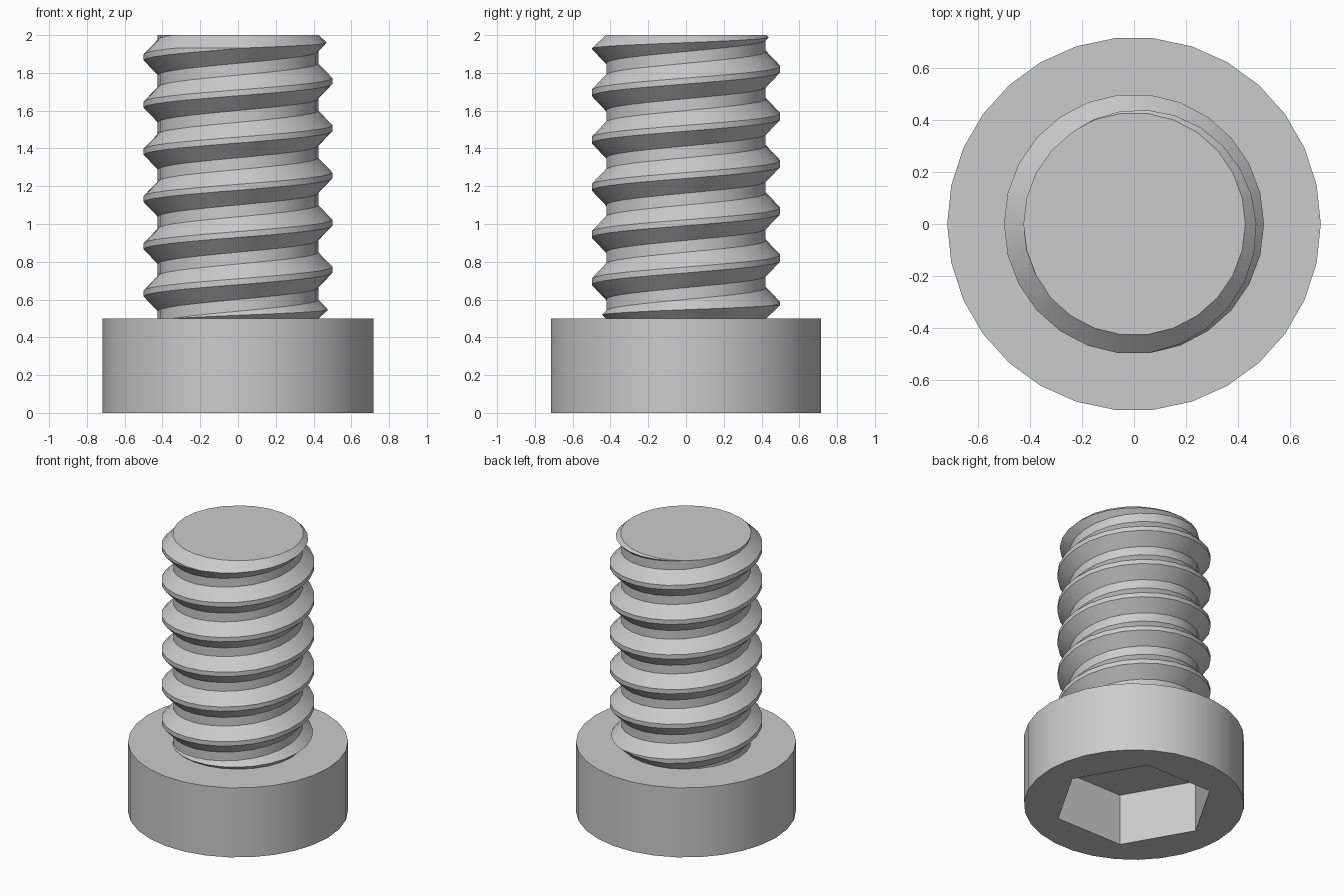
import bpy, bmesh
from math import cos, sin, pi, radians

if "Cube" in bpy.data.objects:
    bpy.data.objects.remove(bpy.data.objects["Cube"], do_unlink=True)

HEAD_R, HEAD_H = 0.718, 0.5
SOCKET_R, SOCKET_DEPTH = 0.525, 0.37
ROOT_R, CREST_R, PITCH, TOP = 0.425, 0.5, 0.25, 2.0
SIDES = 26                      # facets per thread turn

steel = bpy.data.materials.new("grey_steel")
steel.use_nodes = True
grey = (0.6, 0.6, 0.6, 1)
steel.diffuse_color = grey
steel.node_tree.nodes["Principled BSDF"].inputs["Base Color"].default_value = grey


def make_object(name, bm):
    bmesh.ops.recalc_face_normals(bm, faces=bm.faces[:])
    mesh = bpy.data.meshes.new(name)
    bm.to_mesh(mesh)
    bm.free()
    mesh.materials.append(steel)
    obj = bpy.data.objects.new(name, mesh)
    bpy.context.collection.objects.link(obj)
    return obj


def lathe(name, profile, sides):
    """Closed solid of revolution from (radius, z) points, bottom to top."""
    bm = bmesh.new()
    rings = [[bm.verts.new((r * cos(2 * pi * k / sides), r * sin(2 * pi * k / sides), z))
              for k in range(sides)] for r, z in profile]
    for low, high in zip(rings, rings[1:]):
        for k in range(sides):
            n = (k + 1) % sides
            bm.faces.new((low[k], low[n], high[n], high[k]))
    bm.faces.new(rings[0][::-1])
    bm.faces.new(rings[-1])
    return make_object(name, bm)


def boolean(obj, cutter, operation):
    """Apply a boolean and discard the cutter."""
    cutter.hide_render = True
    mod = obj.modifiers.new("cut", "BOOLEAN")
    mod.operation, mod.solver, mod.object = operation, "EXACT", cutter
    bpy.ops.object.select_all(action="DESELECT")
    bpy.context.view_layer.objects.active = obj
    obj.select_set(True)
    bpy.ops.object.modifier_apply(modifier=mod.name)
    bpy.data.objects.remove(cutter, do_unlink=True)
    bpy.ops.object.shade_smooth_by_angle(angle=radians(30))


# Cylindrical head with a hexagonal socket in its underside
head = lathe("head", [(HEAD_R, 0), (HEAD_R, HEAD_H)], 30)
socket = lathe("socket_cutter", [(SOCKET_R, -0.2), (SOCKET_R, SOCKET_DEPTH)], 6)
boolean(head, socket, "DIFFERENCE")

# Helical thread sheet: each step carries one trapezoid tooth section
crest, root = PITCH / 8, PITCH / 4
tooth = [(ROOT_R, -(PITCH - root) / 2), (CREST_R, -crest / 2),
         (CREST_R, crest / 2), (ROOT_R, (PITCH - root) / 2)]
bm = bmesh.new()
steps = []
for i in range(SIDES * 11):
    a = 2 * pi * i / SIDES
    rise = PITCH * i / SIDES + 0.007
    steps.append([bm.verts.new((r * cos(a), r * sin(a), rise + z)) for r, z in tooth])
for i in range(len(steps) - 1):
    s, t = steps[i], steps[i + 1]
    for j in range(3):
        bm.faces.new((s[j], t[j], t[j + 1], s[j + 1]))
    if i + 1 + SIDES < len(steps):      # root band up to the next turn
        u, v = steps[i + SIDES], steps[i + 1 + SIDES]
        bm.faces.new((s[3], t[3], v[0], u[0]))

# Trim the sheet flat past both ends and cap it into a solid
for z, direction in ((HEAD_H - 0.15, -1), (TOP + 0.15, 1)):
    bmesh.ops.bisect_plane(bm, geom=bm.verts[:] + bm.edges[:] + bm.faces[:], dist=1e-6,
                           plane_co=(0, 0, z), plane_no=(0, 0, direction), clear_outer=True)
bmesh.ops.holes_fill(bm, edges=[e for e in bm.edges if e.is_boundary], sides=0)
shank = make_object("threaded_shank", bm)

# Chamfer both thread ends; the base sinks slightly into the head
END_R, WIDE_R, RUN = ROOT_R + 0.003, 0.53, 0.096
envelope = lathe("chamfer_cutter", [
    (END_R, HEAD_H - 0.02), (END_R, HEAD_H), (WIDE_R, HEAD_H + RUN),
    (WIDE_R, TOP - RUN), (END_R, TOP)], SIDES)
boolean(shank, envelope, "INTERSECT")
